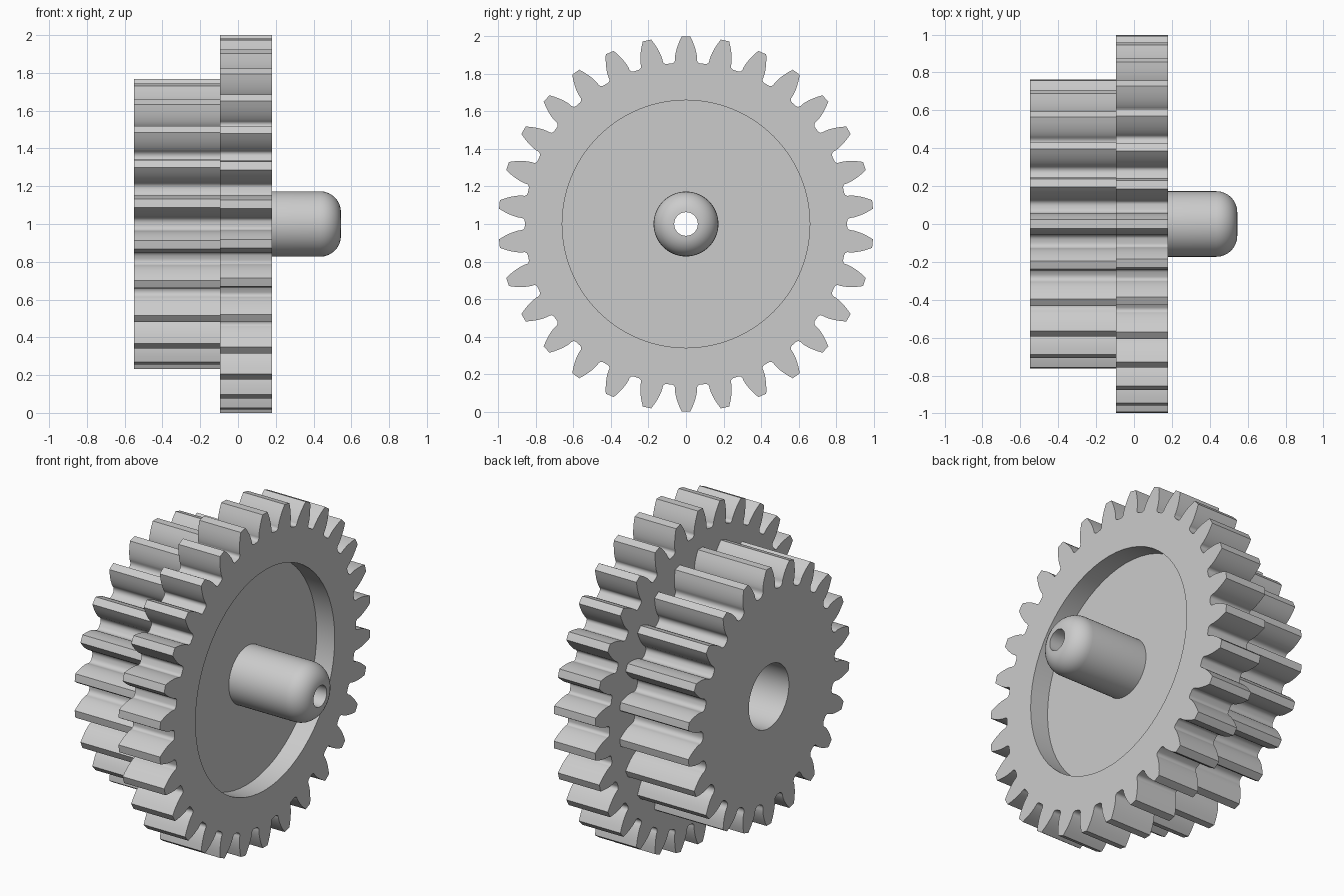
import bpy, bmesh, math
from mathutils import Vector

if "Cube" in bpy.data.objects:
    bpy.data.objects.remove(bpy.data.objects["Cube"])

bm = bmesh.new()
PA = math.radians(20)           # pressure angle of the teeth
SEG = 64


def inv(a):
    return math.tan(a) - a


def gear_outline(teeth, tip):
    """Involute outline with rounded roots, one tooth pointing straight up."""
    m = tip / (teeth / 2 + 1)
    root, base = m * (teeth / 2 - 1.25), m * teeth / 2 * math.cos(PA)
    half = math.pi / (2 * teeth) + inv(PA)
    gap = math.pi / teeth - half
    f = min(0.8 * gap * root, 0.9 * (base - root))
    side = []
    for i in range(6):          # root fillet
        t = math.pi / 2 * i / 5
        side.append((root + f * (1 - math.cos(t)), half + f * (1 - math.sin(t)) / root))
    for i in range(7):          # involute flank
        r = base + (tip - base) * (i / 6) ** 1.5
        side.append((r, half - inv(math.acos(min(1, base / r)))))
    tooth = [(r, -a) for r, a in side] + [(tip, 0)] + [(r, a) for r, a in reversed(side)]
    return [(r * math.sin(a + k * 2 * math.pi / teeth), r * math.cos(a + k * 2 * math.pi / teeth))
            for k in range(teeth) for r, a in tooth]


def circle(r):
    return [(r * math.sin(2 * math.pi * k / SEG), r * math.cos(2 * math.pi * k / SEG))
            for k in range(SEG)]


def ring(x, pts):
    return [bm.verts.new((x, y, z + 1)) for y, z in pts]


def wall(a, b):
    n = len(a)
    for i in range(n):
        j = (i + 1) % n
        bm.faces.new((a[i], a[j], b[j], b[i]))


def cap(outer, inner):
    edges = [bm.edges.get((lp[i], lp[i - 1])) for lp in (outer, inner) for i in range(len(lp))]
    bmesh.ops.triangle_fill(bm, use_beauty=True, edges=edges, normal=Vector((1, 0, 0)))


# Toothed walls of the two gears
large, small = gear_outline(30, 1.0), gear_outline(22, 0.768)
large_front, large_back = ring(0.18, large), ring(-0.095, large)
small_front, small_back = ring(-0.095, small), ring(-0.55, small)
wall(large_front, large_back)
wall(small_front, small_back)

# Turned inside: recess, round-ended shaft, narrow bore, wide rear bore
profile = [(0.18, 0.66), (0.06, 0.66), (0.06, 0.173)]
profile += [(0.435 + 0.11 * math.sin(t), 0.063 + 0.11 * math.cos(t))
            for t in (math.pi / 2 * i / 8 for i in range(9))]
profile += [(-0.06, 0.063), (-0.06, 0.19), (-0.55, 0.19)]
rings = [ring(x, circle(r)) for x, r in profile]
for a, b in zip(rings, rings[1:]):
    wall(a, b)

# Flat faces between the loops
cap(large_front, rings[0])
cap(large_back, small_front)
cap(small_back, rings[-1])

bmesh.ops.recalc_face_normals(bm, faces=bm.faces[:])
mesh = bpy.data.meshes.new("double_gear")
bm.to_mesh(mesh)
bm.free()
gear = bpy.data.objects.new("double_gear", mesh)
bpy.context.collection.objects.link(gear)
bpy.context.view_layer.objects.active = gear
gear.select_set(True)
bpy.ops.object.shade_smooth_by_angle(angle=math.radians(30))
